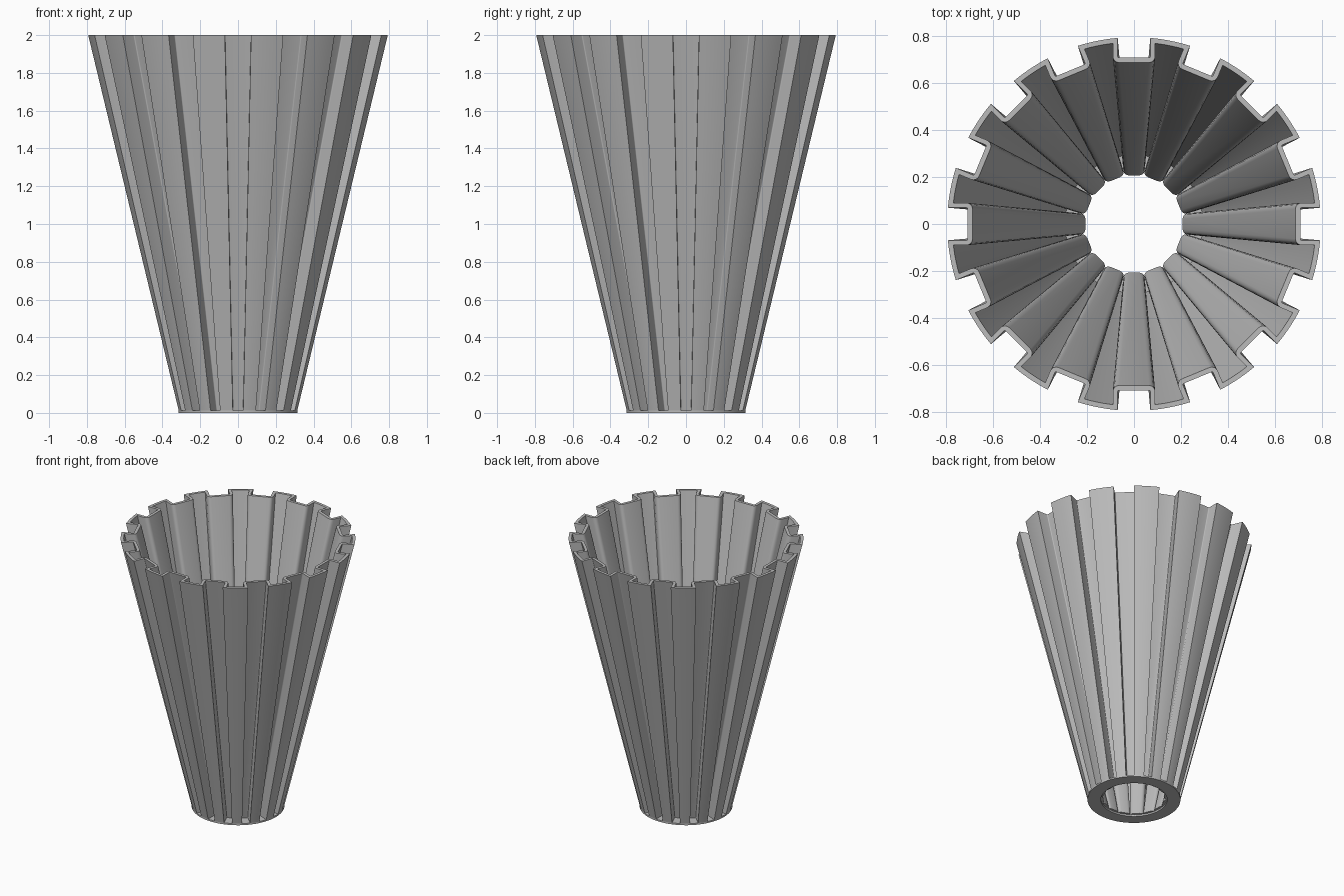
import bpy, bmesh, math

if "Cube" in bpy.data.objects:
    bpy.data.objects.remove(bpy.data.objects["Cube"])

FLUTES = 16
PITCH = 2 * math.pi / FLUTES
DEPTH, WALL, FILLET = 0.087, 0.021, 0.006
HALF_ANGLE = math.radians(5)          # half width of each groove
BASE_TOP = 0.012

grey = bpy.data.materials.new("plain grey")
grey.diffuse_color = (0.5, 0.5, 0.5, 1)
grey.use_nodes = True
grey.node_tree.nodes["Principled BSDF"].inputs["Base Color"].default_value = grey.diffuse_color


def flute(radius, inset):
    """One groove and the ridge after it, as (radius, angle) points."""
    w = radius * math.sin(HALF_ANGLE)
    cu, cv = radius - DEPTH + FILLET, w - FILLET
    r = FILLET + inset
    corner = []
    for k in range(5):
        a = k / 4 * math.pi / 2
        u, v = cu - r * math.cos(a), cv + r * math.sin(a)
        # keep neighbouring groove walls from crossing
        corner.append((u, min(v, 0.985 * u * math.tan(PITCH / 2))))
    pts = [(u, -v) for u, v in reversed(corner)] + corner
    pts = [(math.hypot(u, v), math.atan2(v, u)) for u, v in pts]
    rr = radius - inset
    start = math.asin((w + inset) / rr)
    for k in range(7):
        pts.append((rr, start + (PITCH - 2 * start) * k / 6))
    return pts


def ring(bm, radius, inset, z):
    return [bm.verts.new((r * math.cos(a + i * PITCH), r * math.sin(a + i * PITCH), z))
            for i in range(FLUTES) for r, a in flute(radius, inset)]


def circle(bm, radius, z, n=96):
    return [bm.verts.new((radius * math.cos(2 * math.pi * i / n),
                          radius * math.sin(2 * math.pi * i / n), z)) for i in range(n)]


def loft(name, make_rings):
    """Close four rings into a hollow body: outside, rim, inside, underside."""
    bm = bmesh.new()
    rings = make_rings(bm)
    n = len(rings[0])
    for a, b in zip(rings, rings[1:] + rings[:1]):
        for i in range(n):
            j = (i + 1) % n
            bm.faces.new((a[i], a[j], b[j], b[i]))
    bmesh.ops.recalc_face_normals(bm, faces=bm.faces)
    mesh = bpy.data.meshes.new(name)
    bm.to_mesh(mesh)
    bm.free()
    mesh.materials.append(grey)
    obj = bpy.data.objects.new(name, mesh)
    bpy.context.collection.objects.link(obj)
    bpy.ops.object.select_all(action='DESELECT')
    obj.select_set(True)
    bpy.context.view_layer.objects.active = obj
    bpy.ops.object.shade_smooth_by_angle(angle=math.radians(30))
    return obj


R_TOP, R_LOW = 0.796, 0.315

# Fluted tapering wall
loft("fluted_wall", lambda bm: [
    ring(bm, R_LOW, 0, BASE_TOP), ring(bm, R_TOP, 0, 2),
    ring(bm, R_TOP, WALL, 2), ring(bm, R_LOW, WALL, BASE_TOP)])

# Flat ring under the wall
loft("base_ring", lambda bm: [
    circle(bm, R_LOW, 0), circle(bm, R_LOW, BASE_TOP),
    circle(bm, 0.225, BASE_TOP), circle(bm, 0.225, 0)])
